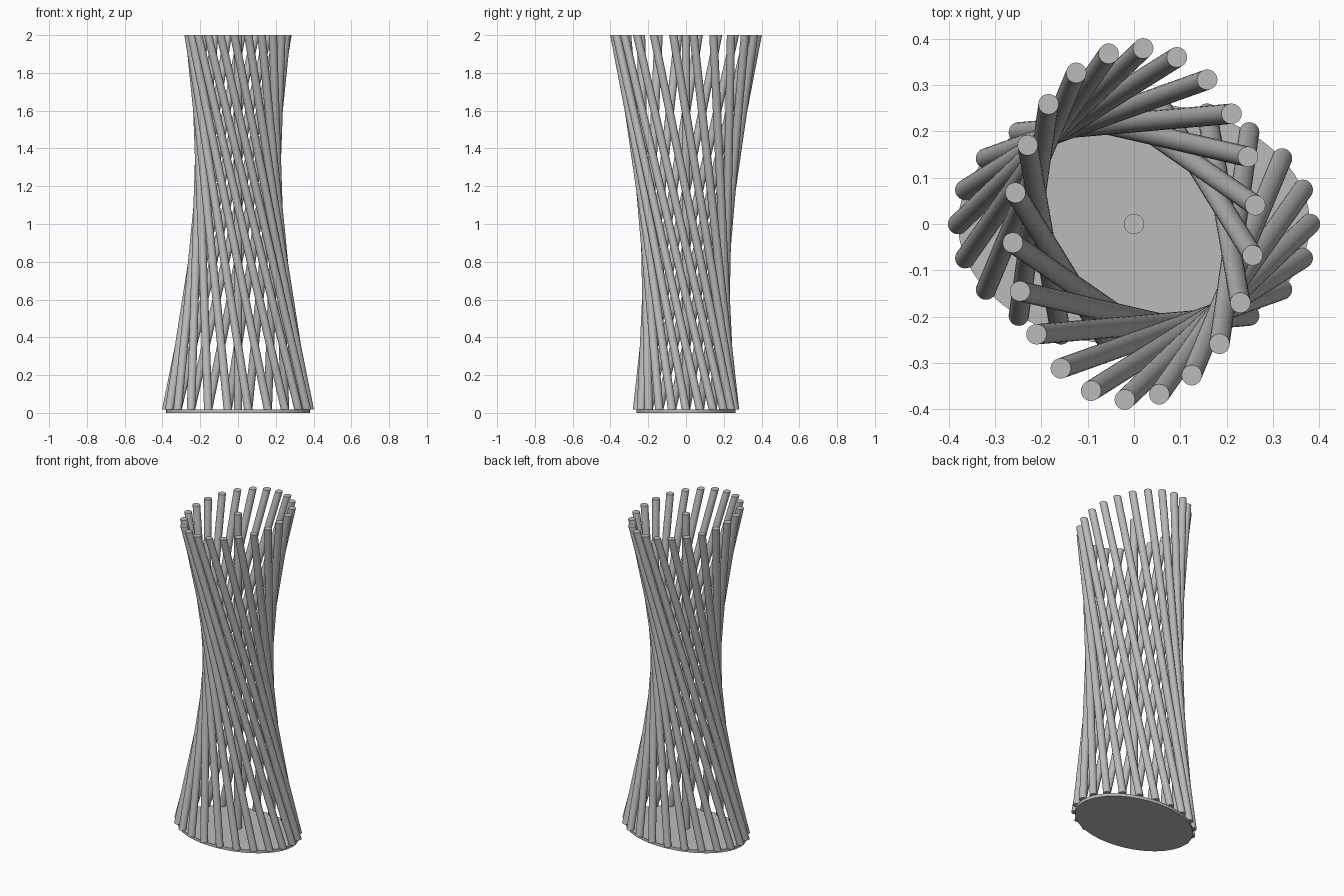
import bpy
from math import cos, sin, pi, radians
from mathutils import Matrix, Vector

cube = bpy.data.objects.get("Cube")
if cube:
    bpy.data.objects.remove(cube, do_unlink=True)

HEIGHT = 2.0
BASE = 0.018            # plate thickness
RODS = 22
ROD_RADIUS = 0.022
HALF_X, HALF_Y = 0.38, 0.262
TWIST = radians(-93)    # turn of the top ring against the base

grey = bpy.data.materials.new("light grey")
grey.use_nodes = True
grey.diffuse_color = (0.5, 0.5, 0.5, 1)
grey.node_tree.nodes["Principled BSDF"].inputs["Base Color"].default_value = (0.5, 0.5, 0.5, 1)


def finish(obj, name):
    obj.name = name
    obj.data.materials.append(grey)
    bpy.ops.object.shade_smooth_by_angle(angle=radians(35))


def rod(name, foot, head):
    """Round rod with level ends, leaning from foot to head."""
    bpy.ops.mesh.primitive_cylinder_add(vertices=24, radius=ROD_RADIUS,
                                        depth=HEIGHT - BASE)
    obj = bpy.context.object
    lean = (head - foot) / (HEIGHT - BASE)
    shear = Matrix.Identity(4)
    shear[0][2], shear[1][2] = lean.x, lean.y
    obj.data.transform(shear)
    obj.location = (foot + head) / 2
    finish(obj, name)


# Oval base plate
bpy.ops.mesh.primitive_cylinder_add(vertices=88, radius=1, depth=BASE,
                                    location=(0, 0, BASE / 2))
plate = bpy.context.object
plate.data.transform(Matrix.Diagonal((HALF_X, HALF_Y, 1, 1)))
finish(plate, "base_plate")

# Leaning rods between the oval base and the turned oval top
turn = Matrix.Rotation(TWIST, 3, 'Z')
for i in range(RODS):
    a = 2 * pi * i / RODS
    ring = Vector((HALF_X * cos(a), HALF_Y * sin(a), 0))
    rod(f"leaning_rod_{i + 1}", ring + Vector((0, 0, BASE)),
        turn @ ring + Vector((0, 0, HEIGHT)))

# Upright pole in the middle
rod("centre_pole", Vector((0, 0, BASE)), Vector((0, 0, HEIGHT)))
